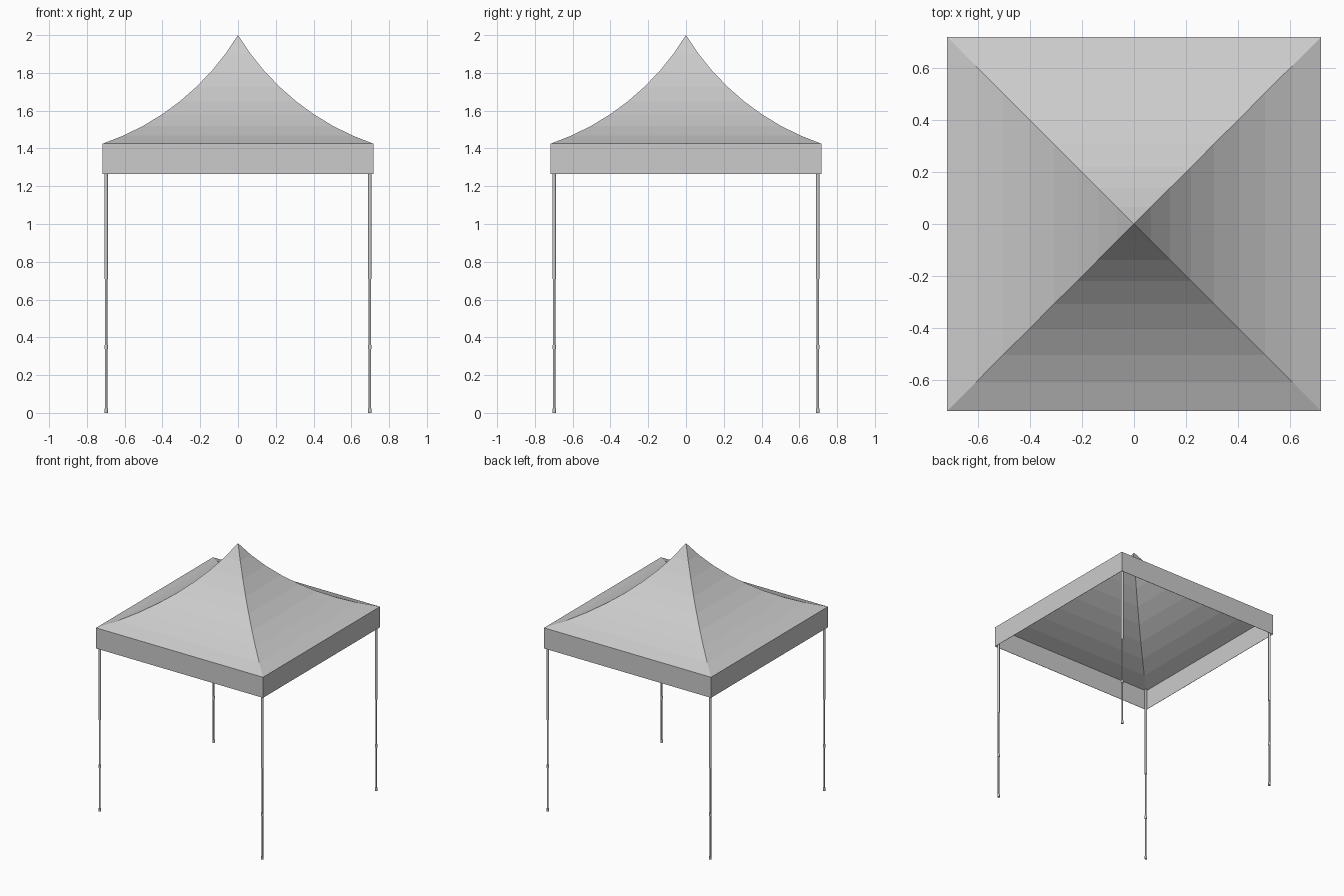
import bpy, bmesh
from math import sin, cos, radians

if "Cube" in bpy.data.objects:
    bpy.data.objects.remove(bpy.data.objects["Cube"])

HALF, EAVE, HEM, PEAK = 0.717, 1.425, 1.265, 2.0
LEG = 0.698


def add_object(name, bm):
    mesh = bpy.data.meshes.new(name)
    bm.to_mesh(mesh)
    bm.free()
    obj = bpy.data.objects.new(name, mesh)
    bpy.context.collection.objects.link(obj)
    return obj


def square(bm, h, z):
    return [bm.verts.new((sx * h, sy * h, z))
            for sx, sy in ((-1, -1), (1, -1), (1, 1), (-1, 1))]


def bridge(bm, a, b):
    for i in range(4):
        j = (i + 1) % 4
        bm.faces.new((a[i], a[j], b[j], b[i]))


def thicken(obj):
    mod = obj.modifiers.new("cloth_thickness", 'SOLIDIFY')
    mod.thickness = 0.003
    mod.offset = -1


# Roof profile: a concave arc in eight equal steps, from peak to eave
steps = 8
slopes = [radians(58.8 - 40 * (i + 0.5) / steps) for i in range(steps)]
run, drop = sum(cos(a) for a in slopes), sum(sin(a) for a in slopes)
profile, x, z = [], 0, PEAK
for a in slopes:
    x += cos(a) * HALF / run
    z -= sin(a) * (PEAK - EAVE) / drop
    profile.append((x, z))

# Canopy roof
bm = bmesh.new()
tip = bm.verts.new((0, 0, PEAK))
rings = [square(bm, h, z) for h, z in profile]
for i in range(4):
    bm.faces.new((tip, rings[0][i], rings[0][(i + 1) % 4]))
for upper, lower in zip(rings, rings[1:]):
    bridge(bm, lower, upper)
thicken(add_object("canopy_roof", bm))

# Valance hanging from the eave
bm = bmesh.new()
bridge(bm, square(bm, HALF, HEM), square(bm, HALF, EAVE))
thicken(add_object("valance", bm))


# Telescopic legs: foot, lower tube, adjuster collar, upper tube
def tube(name, x, y, z0, z1, radius):
    bpy.ops.mesh.primitive_cylinder_add(vertices=12, radius=radius, depth=z1 - z0,
                                        location=(x, y, (z0 + z1) / 2))
    obj = bpy.context.object
    obj.name = name
    bpy.ops.object.shade_smooth_by_angle(angle=radians(40))


for side, sx in (("left", -1), ("right", 1)):
    for end, sy in (("front", -1), ("back", 1)):
        label = f"{end}_{side}"
        px, py = sx * LEG, sy * LEG
        tube(f"{label}_foot", px, py, 0, 0.022, 0.009)
        tube(f"{label}_lower_leg", px, py, 0.01, 0.73, 0.0065)
        tube(f"{label}_collar", px, py, 0.338, 0.36, 0.0095)
        tube(f"{label}_upper_leg", px, py, 0.71, 1.42, 0.009)
